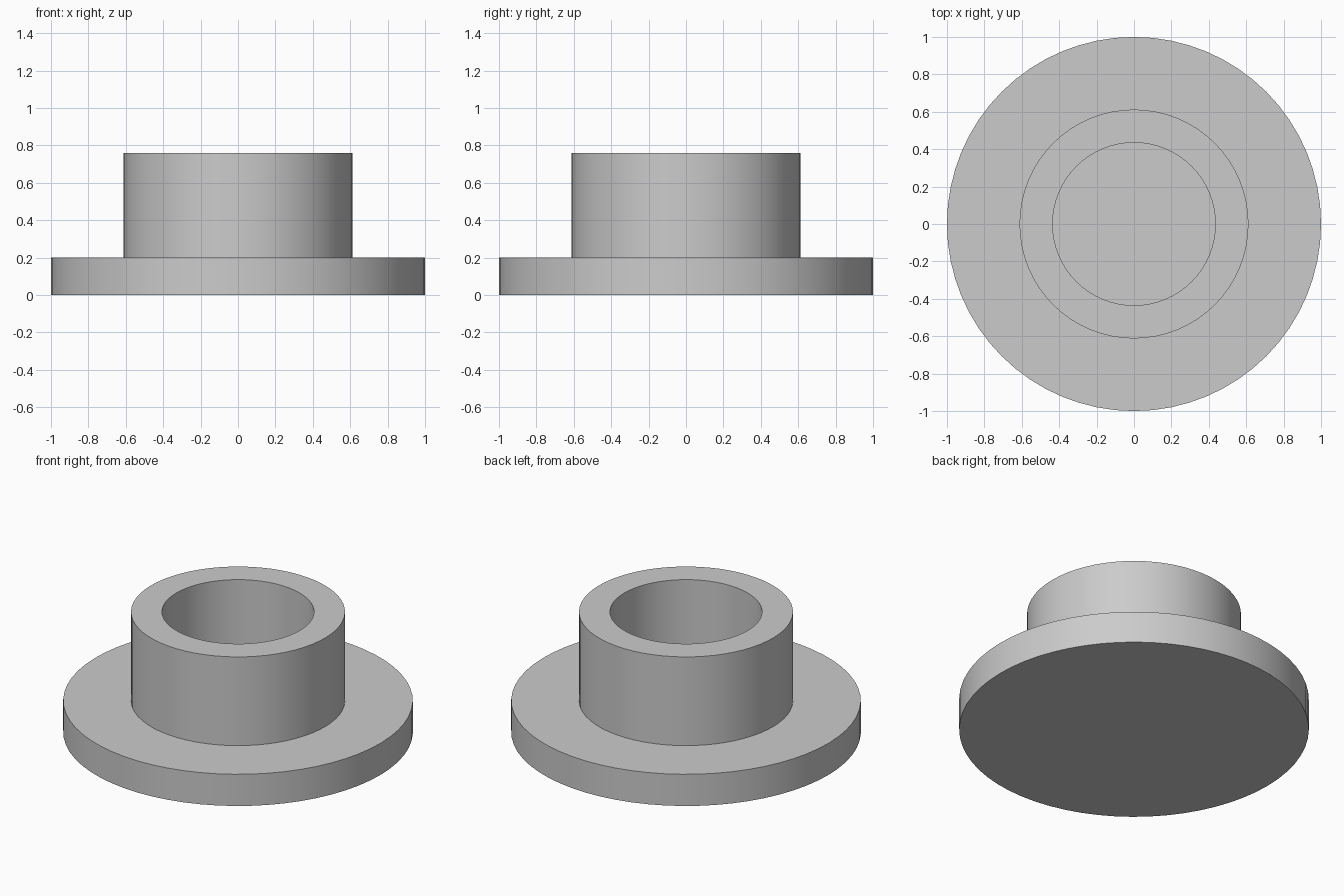
import bpy
import bmesh
import math

cube = bpy.data.objects.get("Cube")
if cube:
    bpy.data.objects.remove(cube, do_unlink=True)

SEGMENTS = 64

grey = bpy.data.materials.new("plain grey")
grey.use_nodes = True
colour = (0.6, 0.6, 0.6, 1)
grey.diffuse_color = colour
grey.node_tree.nodes["Principled BSDF"].inputs["Base Color"].default_value = colour


def lathe(name, profile):
    """Spin an (r, z) profile around the z axis into one closed solid."""
    bm = bmesh.new()
    verts = [bm.verts.new((r, 0, z)) for r, z in profile]
    edges = [bm.edges.new(pair) for pair in zip(verts, verts[1:])]
    bmesh.ops.spin(bm, geom=verts + edges, cent=(0, 0, 0), axis=(0, 0, 1),
                   angle=math.tau, steps=SEGMENTS, use_duplicate=False)
    bmesh.ops.remove_doubles(bm, verts=bm.verts, dist=0.0001)
    bmesh.ops.recalc_face_normals(bm, faces=bm.faces)
    mesh = bpy.data.meshes.new(name)
    bm.to_mesh(mesh)
    bm.free()
    mesh.materials.append(grey)
    obj = bpy.data.objects.new(name, mesh)
    bpy.context.collection.objects.link(obj)
    bpy.context.view_layer.objects.active = obj
    obj.select_set(True)
    bpy.ops.object.shade_smooth_by_angle(angle=math.radians(30))
    obj.select_set(False)
    return obj


# Wide round flange with a hollow collar, blind bore down to the flange top
lathe("flanged_collar", [
    (0, 0), (1, 0), (1, 0.2),
    (0.612, 0.2), (0.612, 0.76),
    (0.435, 0.76), (0.435, 0.2), (0, 0.2),
])
